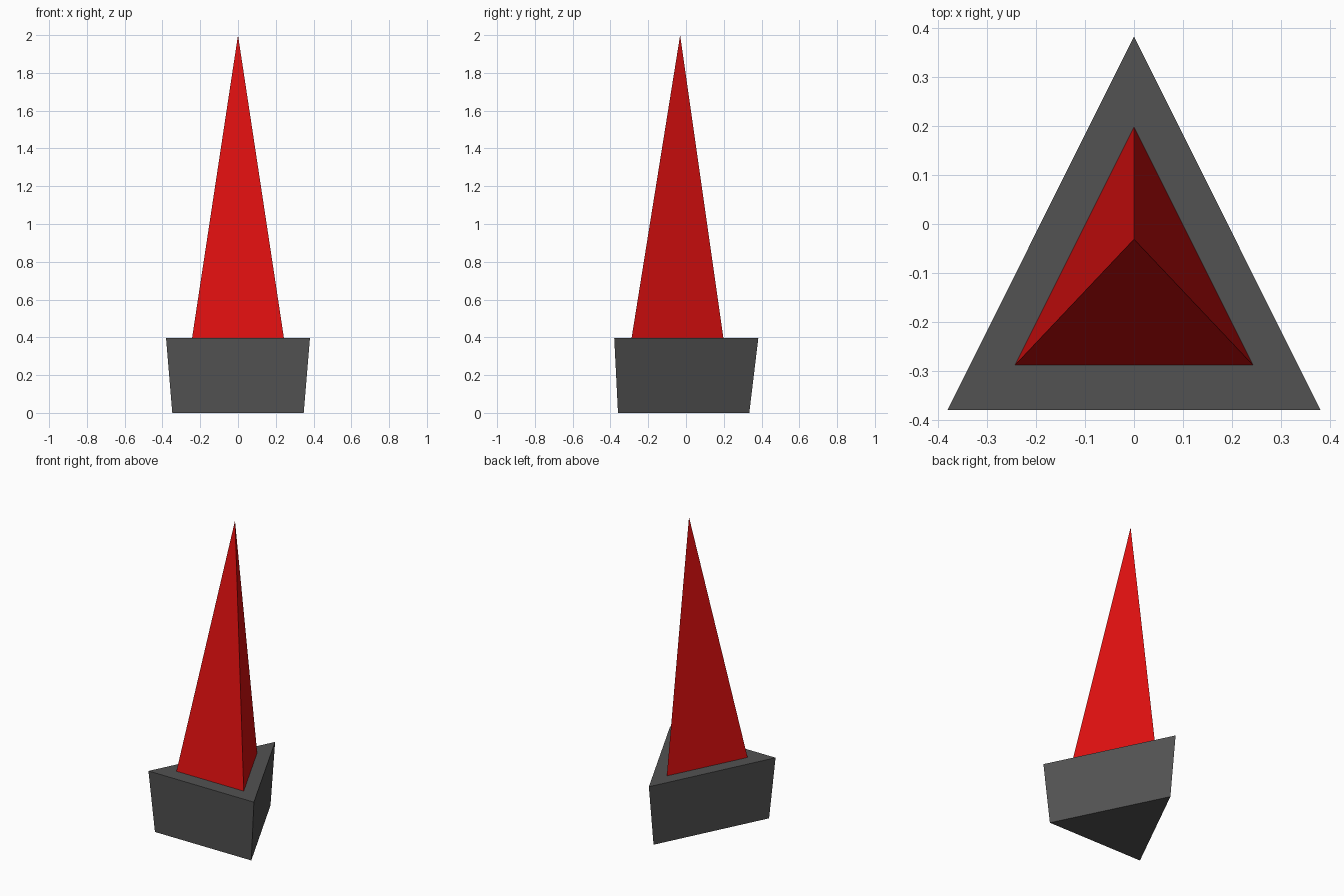
import bpy
import bmesh

if "Cube" in bpy.data.objects:
    bpy.data.objects.remove(bpy.data.objects["Cube"])


def material(name, rgb):
    mat = bpy.data.materials.new(name)
    mat.diffuse_color = (*rgb, 1.0)
    mat.use_nodes = True
    mat.node_tree.nodes["Principled BSDF"].inputs["Base Color"].default_value = mat.diffuse_color
    return mat


def triangle(half_width, front, back, z):
    """Isosceles outline with its flat side to the front."""
    return [(-half_width, front, z), (half_width, front, z), (0.0, back, z)]


def build(name, points, mat):
    """Convex flat-faced solid around the given corner points."""
    bm = bmesh.new()
    for p in points:
        bm.verts.new(p)
    bmesh.ops.convex_hull(bm, input=bm.verts[:])
    bmesh.ops.dissolve_limit(bm, angle_limit=0.001, verts=bm.verts[:], edges=bm.edges[:])
    bmesh.ops.recalc_face_normals(bm, faces=bm.faces[:])
    mesh = bpy.data.meshes.new(name)
    bm.to_mesh(mesh)
    bm.free()
    mesh.materials.append(mat)
    obj = bpy.data.objects.new(name, mesh)
    bpy.context.collection.objects.link(obj)
    return obj


grey = material("dark_grey", (0.085, 0.085, 0.085))
red = material("red", (0.73, 0.005, 0.005))

# Triangular plinth, slightly wider at the top
build("base", triangle(0.348, -0.36, 0.335, 0.0) + triangle(0.381, -0.38, 0.383, 0.397), grey)

# Tall three-sided spike standing on the plinth
build("spike", triangle(0.243, -0.288, 0.198, 0.397) + [(0.0, -0.031, 2.0)], red)
